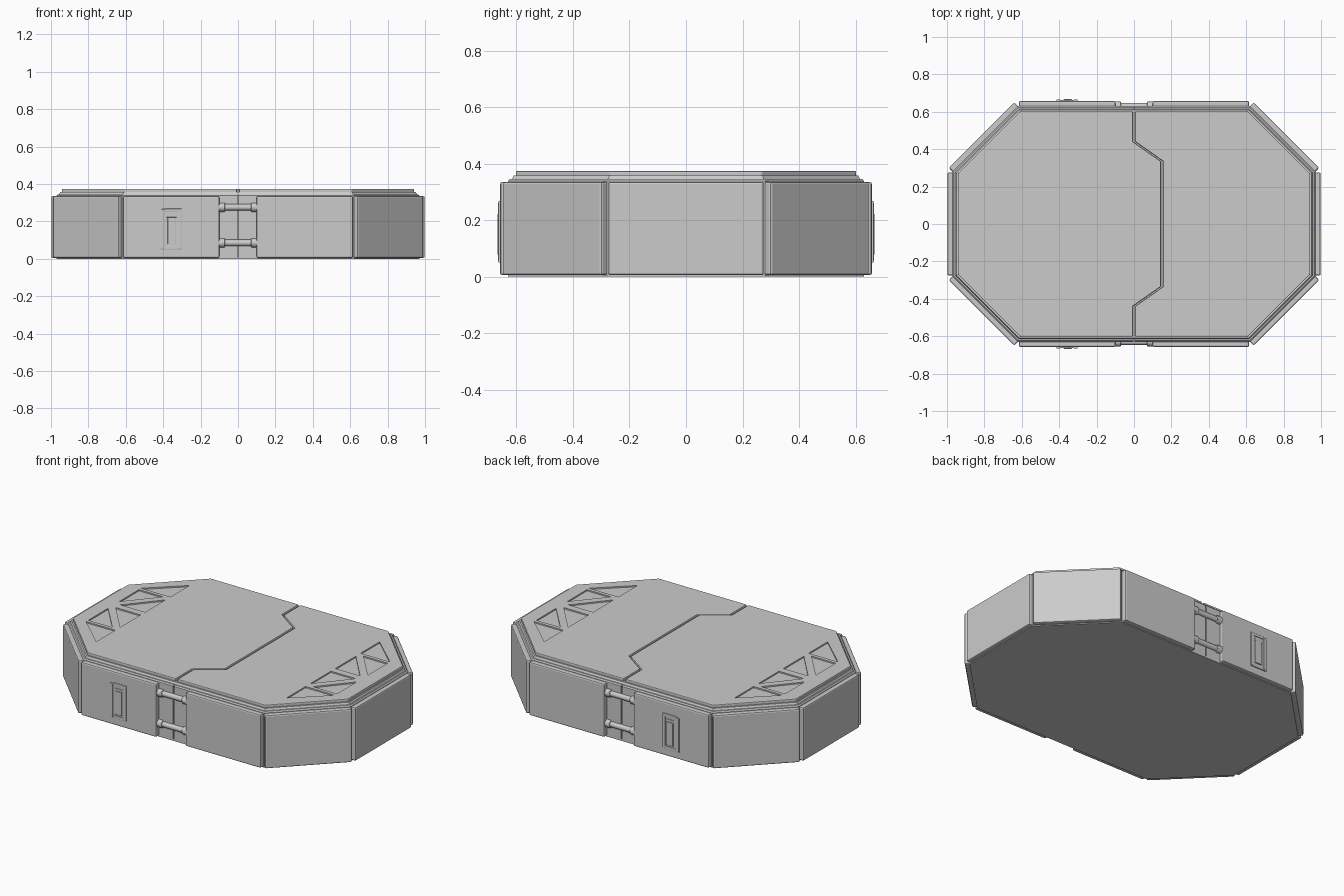
import bpy, bmesh, math
from mathutils import Vector

if "Cube" in bpy.data.objects:
    bpy.data.objects.remove(bpy.data.objects["Cube"])

HX, HY, DIAG = 0.97, 0.63, 1.25   # octagon half sizes and x+y of its cut corners


def finish(name, bm, bevel=0.0, segments=2):
    bmesh.ops.recalc_face_normals(bm, faces=bm.faces)
    me = bpy.data.meshes.new(name)
    bm.to_mesh(me)
    bm.free()
    ob = bpy.data.objects.new(name, me)
    bpy.context.collection.objects.link(ob)
    if bevel:
        m = ob.modifiers.new("bevel", 'BEVEL')
        m.width, m.segments, m.limit_method = bevel, segments, 'ANGLE'
    return ob


def add_prism(bm, pts, z0, z1):
    lo = [bm.verts.new((x, y, z0)) for x, y in pts]
    hi = [bm.verts.new((x, y, z1)) for x, y in pts]
    bm.faces.new(lo)
    bm.faces.new(hi)
    for i in range(len(pts)):
        j = (i + 1) % len(pts)
        bm.faces.new((lo[i], lo[j], hi[j], hi[i]))


def prism(name, pts, z0, z1, bevel=0.0):
    bm = bmesh.new()
    add_prism(bm, pts, z0, z1)
    return finish(name, bm, bevel)


def box(name, x0, x1, y0, y1, z0, z1, bevel=0.0):
    return prism(name, [(x0, y0), (x1, y0), (x1, y1), (x0, y1)], z0, z1, bevel)


def cut(ob, cutter):
    m = ob.modifiers.new("cut", 'BOOLEAN')
    m.object, m.operation, m.solver = cutter, 'DIFFERENCE', 'EXACT'
    cutter.hide_render = True
    cutter.hide_set(True)


def octagon(d):
    a, b, s = HX - d, HY - d, DIAG - d * math.sqrt(2)
    q = [(a, s - a), (s - b, b)]
    q += [(-x, y) for x, y in reversed(q)]
    return q + [(-x, -y) for x, y in q]


# stepped octagonal body
bm = bmesh.new()
rings = [[bm.verts.new((x, y, z)) for x, y in octagon(d)]
         for d, z in ((0, 0), (0, 0.338), (0.006, 0.345), (0.014, 0.345), (0.02, 0.357))]
for r, s in zip(rings, rings[1:]):
    for i in range(8):
        bm.faces.new((r[i], r[(i + 1) % 8], s[(i + 1) % 8], s[i]))
bm.faces.new(rings[0])
bm.faces.new(rings[-1])
body = finish("body", bm)

# vertical split line in the body at the hinges
bm = bmesh.new()
for s in (-1, 1):
    add_prism(bm, [(-.004, s * .62), (.004, s * .62), (.004, s * .7), (-.004, s * .7)], 0.01, 0.4)
cut(body, finish("body_seam_cutter", bm))

# armour panels around the sides
T = 0.028


def panel(name, p, q):
    p, q = Vector(p), Vector(q)
    d = (q - p).normalized()
    n = Vector((d.y, -d.x))
    if n.dot(p + q) < 0:
        n = -n
    pts = [p - n * .008, q - n * .008, q + n * T, p + n * T]
    prism(name, [tuple(v) for v in pts], 0.005, 0.335, 0.008)


oc = octagon(0)
for sx, side in ((-1, "left"), (1, "right")):
    panel(side + "_panel", (sx * HX, -.275), (sx * HX, .275))
    for sy, end in ((-1, "front"), (1, "back")):
        panel(f"{end}_{side}_panel", (sx * .1, sy * HY), (sx * .615, sy * HY))
        panel(f"{end}_{side}_corner_panel", (sx * oc[0][0], sy * oc[0][1]),
              (sx * oc[1][0], sy * oc[1][1]))

# two lid halves meeting along a stepped seam
LID = octagon(0.028)
top_y = LID[1][1]
seam = [(0, top_y), (0, .44), (.15, .335), (.15, -.335), (0, -.44), (0, -top_y)]
G = 0.006
right = [p for p in LID[6:] + LID[:2]] + [(x + G, y) for x, y in seam]
left = [p for p in LID[2:6]] + [(x - G, y) for x, y in reversed(seam)]
lids = {-1: prism("lid_left", left, 0.35, 0.374, 0.005),
        1: prism("lid_right", right, 0.35, 0.374, 0.005)}

# triangular recesses in the lid ends
TRIS = [[(.855, .27), (.655, .27), (.655, .455)],
        [(.855, .248), (.69, .248), (.855, .055)],
        [(.655, .222), (.655, .022), (.825, .022)]]
for sx, lid in lids.items():
    bm = bmesh.new()
    for tri in TRIS:
        for sy in (-1, 1):
            add_prism(bm, [(sx * (x - .003), sy * y) for x, y in tri], 0.366, 0.4)
    cut(lid, finish("lid_recess_cutter", bm))


# hinge bars with end collars
def rod(name, x0, x1, y, z, r):
    bpy.ops.mesh.primitive_cylinder_add(vertices=20, radius=r, depth=x1 - x0,
                                        location=((x0 + x1) / 2, y, z),
                                        rotation=(0, math.pi / 2, 0))
    ob = bpy.context.object
    ob.name = name
    m = ob.modifiers.new("bevel", 'BEVEL')
    m.width, m.segments, m.limit_method = 0.003, 2, 'ANGLE'
    bpy.ops.object.shade_smooth_by_angle()


for sy, end in ((-1, "front"), (1, "back")):
    for z in (.085, .275):
        rod(end + "_hinge_bar", -.1, .1, sy * .63, z, .017)
        for sx in (-1, 1):
            a, b = sorted((sx * .07, sx * .105))
            rod(end + "_hinge_collar", a, b, sy * .63, z, .024)

# latches: frame, handle and crossbar
for sy, end in ((-1, "front"), (1, "back")):
    def part(name, x0, x1, z0, z1, out):
        y0, y1 = sorted((sy * .65, sy * (HY + T + out)))
        box(f"{end}_latch_{name}", x0, x1, y0, y1, z0, z1, 0.002)
    part("plate", -.41, -.305, .055, .265, .002)
    part("frame_left", -.415, -.393, .055, .262, .007)
    part("frame_right", -.322, -.302, .055, .262, .007)
    part("frame_bottom", -.415, -.302, .05, .068, .006)
    part("frame_top", -.395, -.302, .25, .268, .006)
    part("handle", -.376, -.332, .078, .222, .009)
    part("crossbar", -.385, -.328, .222, .238, .006)
